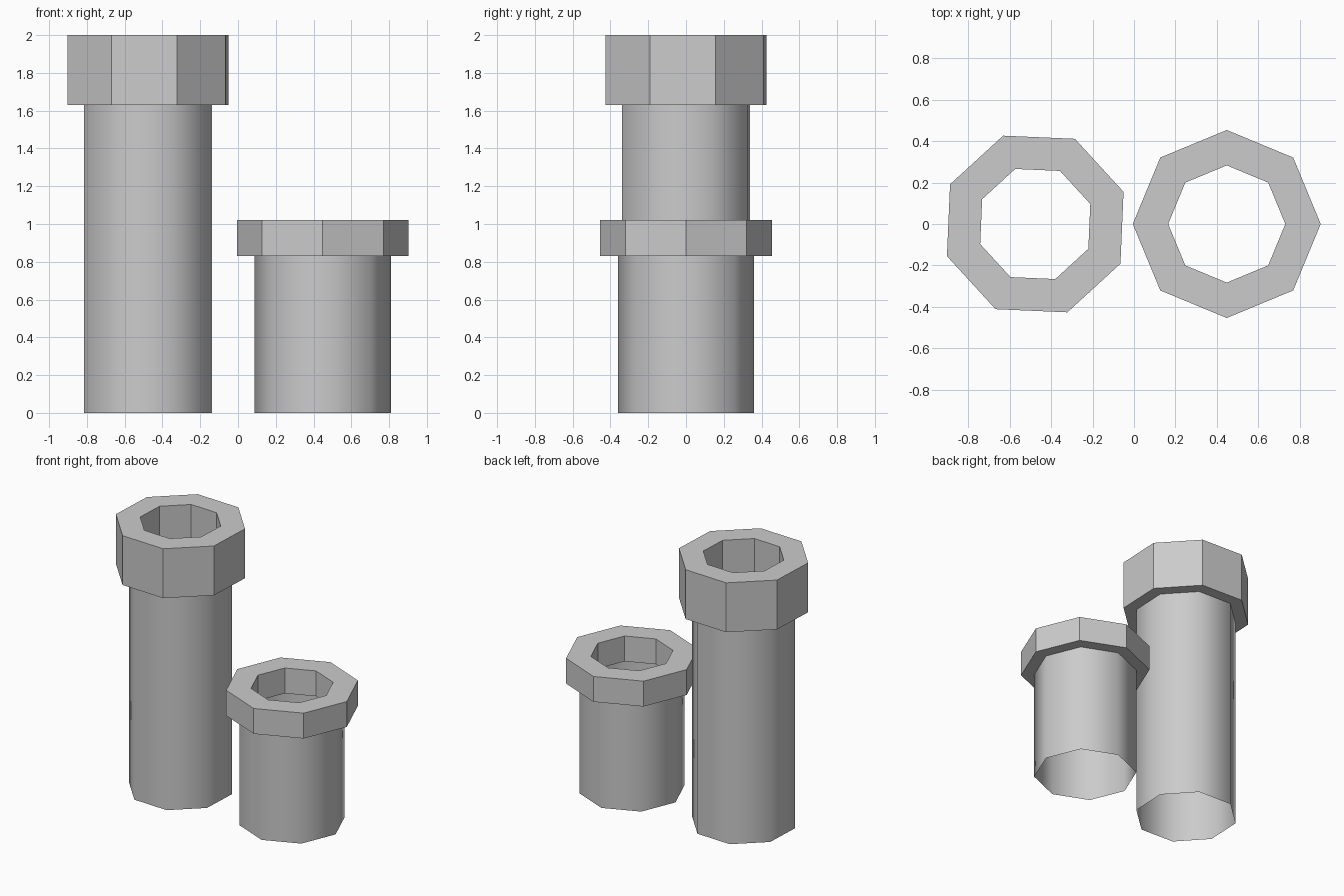
import bpy, bmesh, math

if "Cube" in bpy.data.objects:
    bpy.data.objects.remove(bpy.data.objects["Cube"])

SIDES = 8


def ring(bm, cx, radius, z, phase):
    """Closed loop of vertices around a pot axis."""
    return [bm.verts.new((cx + radius * math.cos(phase + i * math.tau / SIDES),
                          radius * math.sin(phase + i * math.tau / SIDES), z))
            for i in range(SIDES)]


def lathe(name, cx, phase, profile, closed=False, smooth=False):
    """Sweep (radius, z) points round the axis with eight sides."""
    bm = bmesh.new()
    rings = [ring(bm, cx, r, z, phase) for r, z in profile]
    pairs = list(zip(rings, rings[1:]))
    if closed:
        pairs.append((rings[-1], rings[0]))
    for a, b in pairs:
        for i in range(SIDES):
            j = (i + 1) % SIDES
            face = bm.faces.new((a[i], a[j], b[j], b[i]))
            face.smooth = smooth
    mesh = bpy.data.meshes.new(name)
    bm.to_mesh(mesh)
    bm.free()
    obj = bpy.data.objects.new(name, mesh)
    bpy.context.collection.objects.link(obj)
    return obj


def pot(name, cx, phase, collar_bottom, top):
    # Thin open pipe, smooth shaded
    lathe(name + "_pipe", cx, phase,
          [(0.361, 0), (0.361, collar_bottom)], smooth=True)
    # Thick flat-faced collar with an open centre
    lathe(name + "_collar", cx, phase,
          [(0.454, collar_bottom), (0.454, top), (0.283, top), (0.283, collar_bottom)],
          closed=True)


# Tall pot on the left, turned slightly; short pot on the right
pot("tall_pot", -0.477, math.radians(20), 1.63, 2.0)
pot("short_pot", 0.448, 0.0, 0.83, 1.02)
